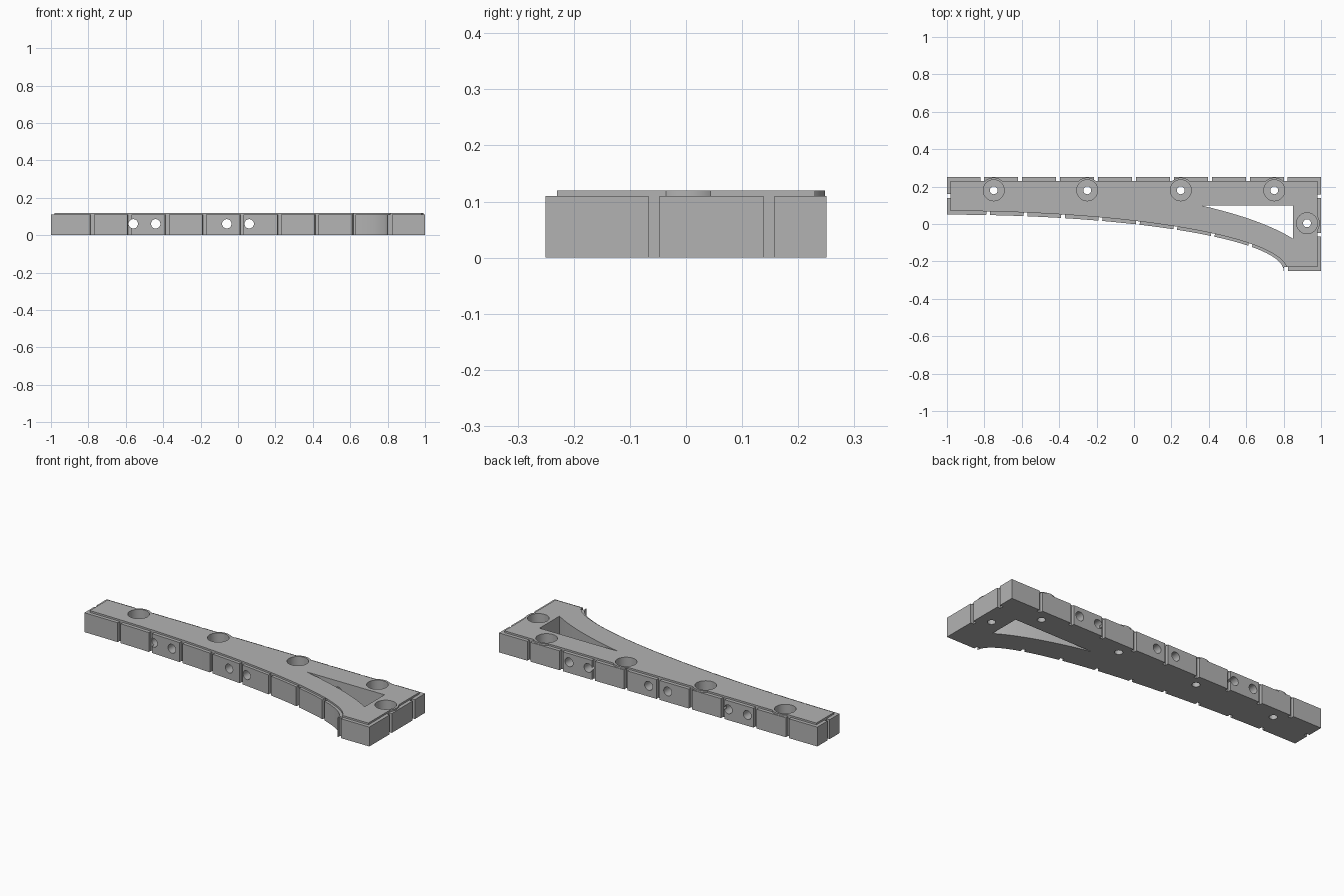
import bpy, bmesh, math
from mathutils import Matrix, Vector

if "Cube" in bpy.data.objects:
    bpy.data.objects.remove(bpy.data.objects["Cube"], do_unlink=True)

grey = bpy.data.materials.new("plain grey")
grey.use_nodes = True
grey.diffuse_color = (0.45, 0.45, 0.45, 1)
grey.node_tree.nodes["Principled BSDF"].inputs["Base Color"].default_value = grey.diffuse_color

BODY_TOP, PLATE_TOP, RIM = 0.11, 0.12, 0.02


def finish(bm, name):
    bmesh.ops.recalc_face_normals(bm, faces=bm.faces)
    mesh = bpy.data.meshes.new(name)
    bm.to_mesh(mesh)
    bm.free()
    mesh.materials.append(grey)
    obj = bpy.data.objects.new(name, mesh)
    bpy.context.collection.objects.link(obj)
    return obj


def prism(name, outline, low, high):
    bm = bmesh.new()
    face = bm.faces.new([bm.verts.new((x, y, low)) for x, y in outline])
    ext = bmesh.ops.extrude_face_region(bm, geom=[face])
    verts = [g for g in ext["geom"] if isinstance(g, bmesh.types.BMVert)]
    bmesh.ops.translate(bm, verts=verts, vec=(0, 0, high - low))
    return finish(bm, name)


def rod(name, start, end, radius):
    """Cylinder between two points."""
    a, b = Vector(start), Vector(end)
    turn = (b - a).to_track_quat('Z', 'Y').to_matrix().to_4x4()
    bm = bmesh.new()
    bmesh.ops.create_cone(bm, cap_ends=True, segments=40, radius1=radius, radius2=radius,
                          depth=(b - a).length, matrix=Matrix.Translation((a + b) / 2) @ turn)
    return finish(bm, name)


def combine(target, tool, operation):
    mod = target.modifiers.new("cut", 'BOOLEAN')
    mod.operation, mod.solver, mod.object = operation, 'EXACT', tool
    bpy.context.view_layer.objects.active = target
    bpy.ops.object.modifier_apply(modifier=mod.name)
    bpy.data.objects.remove(tool, do_unlink=True)


def arch_y(x, grow=0.0):
    """Quarter-ellipse underside of the bracket, grown outwards by an offset."""
    return -0.25 + (0.3 + grow) * math.sqrt(max(0, 1 - ((x + 1) / (1.8 + grow)) ** 2))


def arch(grow, x0, x1, steps=48):
    """Arch points, evenly spaced in ellipse angle."""
    a = 1.8 + grow
    t0, t1 = math.asin((x0 + 1) / a), math.asin((x1 + 1) / a)
    xs = [a * math.sin(t0 + (t1 - t0) * i / steps) - 1 for i in range(steps + 1)]
    return [(x, arch_y(x, grow)) for x in xs]


# Main body and raised plate
bracket = prism("bracket", arch(0, -1, 0.8) + [(1, -0.25), (1, 0.25), (-1, 0.25)], 0, BODY_TOP)
end = 1 - RIM
plate_edge_x = -1 + (1.8 + RIM) * math.sqrt(1 - (RIM / (0.3 + RIM)) ** 2)
plate = prism("plate", arch(RIM, -end, plate_edge_x)
              + [(end, -0.25 + RIM), (end, 0.25 - RIM), (-end, 0.25 - RIM)], 0.1, PLATE_TOP)
combine(bracket, plate, 'UNION')

# Round bosses around the screw holes
screws = [(-0.75, 0.18), (-0.25, 0.18), (0.25, 0.18), (0.75, 0.18), (0.925, 0.004)]
for x, y in screws:
    combine(bracket, rod("boss", (x, y, 0.095), (x, y, PLATE_TOP), 0.068), 'UNION')

# Curved triangular window
window = arch(0.18, 0.36, 0.85, 24) + [(0.85, 0.1)]
combine(bracket, prism("window", window, -0.1, 0.3), 'DIFFERENCE')

# Counterbored screw holes
for x, y in screws:
    combine(bracket, rod("counterbore", (x, y, 0.05), (x, y, 0.2), 0.056), 'DIFFERENCE')
    combine(bracket, rod("screw_hole", (x, y, -0.1), (x, y, 0.1), 0.021), 'DIFFERENCE')

# Cross holes in pairs; the right-hand pair opens into the window
for centre, front in ((-0.5, -0.3), (0, -0.3), (0.5, 0.08)):
    for x in (centre - 0.06, centre + 0.06):
        combine(bracket, rod("cross_hole", (x, front, 0.061), (x, 0.4, 0.061), 0.025), 'DIFFERENCE')


# Vertical grooves round the rim
def groove(x, y, inward):
    n = Vector(inward).normalized()
    side = Vector((-n.y, n.x)) * 0.01
    p = Vector((x, y))
    outer, inner = p - n * 0.04, p + n * (RIM - 0.0005)
    outline = [outer - side, outer + side, inner + side, inner - side]
    combine(bracket, prism("groove", outline, -0.1, 0.115), 'DIFFERENCE')


for i in range(-4, 5):
    groove(0.203 * i, 0.25, (0, -1))
for i in range(8):
    x = -0.78 + 0.2 * i
    slope = (arch_y(x + 0.01) - arch_y(x - 0.01)) / 0.02
    groove(x, arch_y(x), (-slope, 1))
groove(0.813, -0.25, (0, 1))
groove(-1, 0.15, (1, 0))
for y in (-0.057, 0.148):
    groove(1, y, (-1, 0))

# Smooth curved walls, crisp edges
bpy.ops.object.select_all(action='DESELECT')
bracket.select_set(True)
bpy.context.view_layer.objects.active = bracket
bpy.ops.object.shade_smooth_by_angle(angle=math.radians(25))
